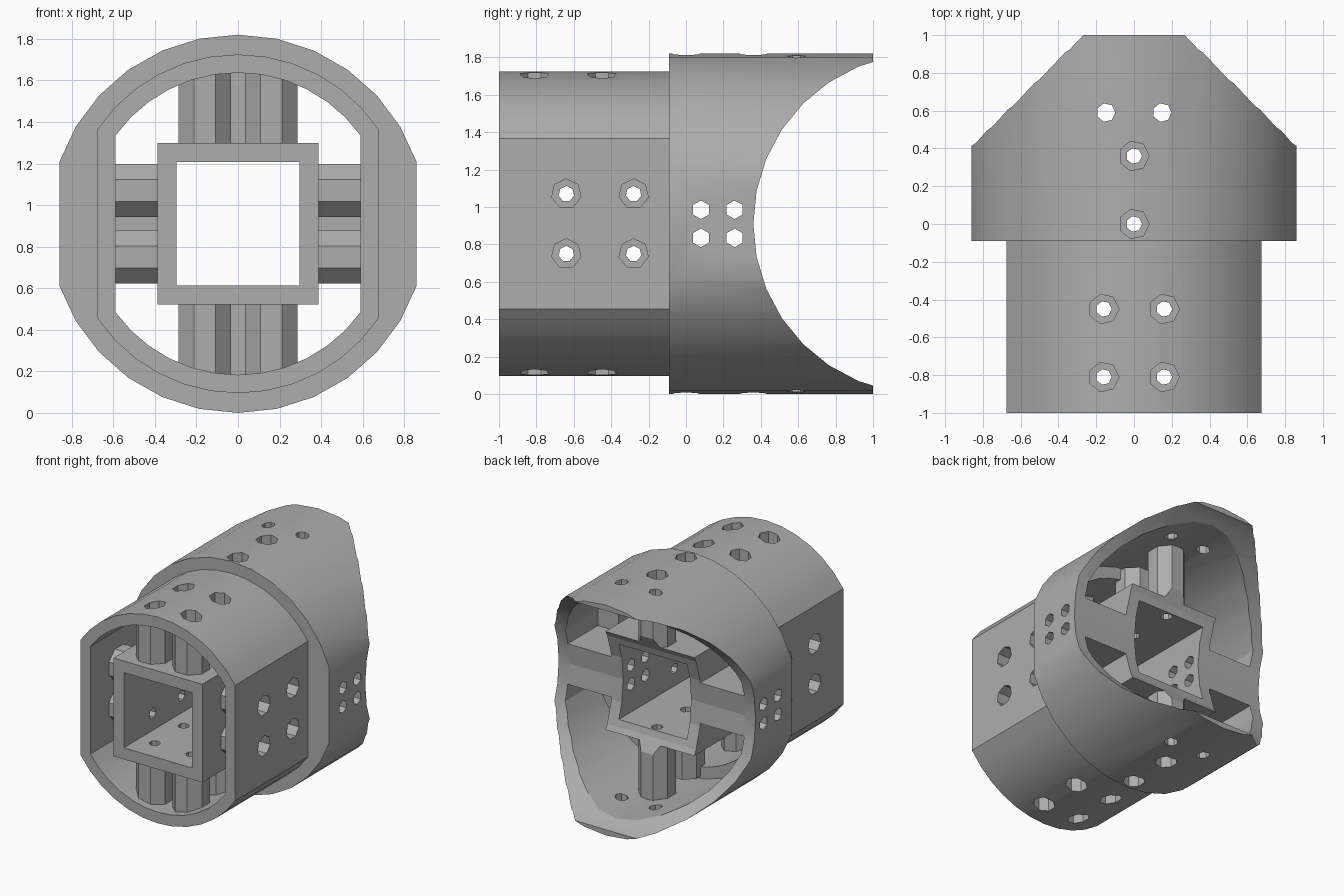
import bpy, bmesh, math
from mathutils import Vector

cube = bpy.data.objects.get("Cube")
if cube:
    bpy.data.objects.remove(cube)

MID = 0.91          # height of the pipe axis
grey = bpy.data.materials.new("plain_grey")
grey.use_nodes = True
colour = (0.42, 0.42, 0.42, 1)
grey.diffuse_color = colour
grey.node_tree.nodes["Principled BSDF"].inputs["Base Color"].default_value = colour


def loft(bm, loops, closed=False):
    """Skin equal-length loops; join the last to the first, or cap the ends."""
    rings = [[bm.verts.new(p) for p in loop] for loop in loops]
    n = len(rings[0])
    for a, b in zip(rings, rings[1:] + (rings[:1] if closed else [])):
        for i in range(n):
            j = (i + 1) % n
            bm.faces.new((a[i], a[j], b[j], b[i]))
    if not closed:
        bm.faces.new(rings[0])
        bm.faces.new(rings[-1])


def finish(bm, name):
    bmesh.ops.recalc_face_normals(bm, faces=bm.faces)
    mesh = bpy.data.meshes.new(name)
    bm.to_mesh(mesh)
    bm.free()
    obj = bpy.data.objects.new(name, mesh)
    bpy.context.collection.objects.link(obj)
    return obj


def flat_sided(y, radius, flat, n=12):
    """Circle outline in the xz plane with both sides cut off at x = flat."""
    a = math.acos(flat / radius)
    arc = [a + (math.pi - 2 * a) * i / n for i in range(n + 1)]
    return [Vector((radius * math.cos(t), y, MID + radius * math.sin(t)))
            for t in arc + [t + math.pi for t in arc]]


def square(y, half):
    return [Vector((x * half, y, MID + z * half))
            for x, z in ((1, 1), (-1, 1), (-1, -1), (1, -1))]


def rod(bm, axis, across, y, steps, sides, turn=0.0):
    """Stepped rod along x or z; steps are (distance from pipe axis, radius)."""
    loops = []
    for d, r in steps:
        loop = []
        for i in range(sides):
            t = turn + math.tau * i / sides
            u, v = across + r * math.cos(t), y + r * math.sin(t)
            loop.append((u, v, MID + d) if axis == "z" else (d, v, MID + u))
        loops.append(loop)
    loft(bm, loops)


# Stepped outer sleeve: narrow front, wide rear
bm = bmesh.new()
loft(bm, [flat_sided(*s) for s in (
    (-1, 0.815, 0.675), (-0.09, 0.815, 0.675), (-0.09, 0.91, 0.86), (1, 0.91, 0.86),
    (1, 0.82, 0.77), (0, 0.82, 0.77), (0, 0.727, 0.59), (-1, 0.727, 0.59))], closed=True)
sleeve = finish(bm, "stepped_sleeve")

# Square tube in the middle
bm = bmesh.new()
loft(bm, [square(*s) for s in ((-1, 0.388), (1, 0.388), (1, 0.297), (-1, 0.297))], closed=True)
core = finish(bm, "square_tube")

# Bolt posts between the square tube and the sleeve
PAIR = (-0.16, 0.16)
TOP_Y, SIDE_Y, REAR_Y = (-0.81, -0.45), (-0.64, -0.28), (0.0, 0.36)
POST = 0.138
bm = bmesh.new()
for s in (-1, 1):
    for u in PAIR:
        for y in TOP_Y:
            rod(bm, "z", u, y, [(s * 0.35, POST), (s * 0.74, POST)], 8, math.pi / 8)
        for y in SIDE_Y:
            rod(bm, "x", u, y, [(s * 0.35, POST), (s * 0.63, POST)], 8, math.pi / 8)
    for y in REAR_Y:
        end = 0.79 if y == 0 else 0.86
        rod(bm, "z", 0, y, [(s * 0.35, POST), (s * end, POST)], 8, math.pi / 8)
posts = finish(bm, "bolt_posts")

# Solid side arms at the rear
bm = bmesh.new()
for s in (-1, 1):
    loft(bm, [[(s * x, y, MID + z) for y, z in ((-0.02, -0.16), (0.6, -0.16), (0.6, 0.16), (-0.02, 0.16))]
              for x in (0.35, 0.81)])
arms = finish(bm, "side_arms")

# Cutters: round saddle at the rear, then drilled and counterbored bolt holes
bm = bmesh.new()
loft(bm, [[(x, 1.27 + 0.91 * math.cos(t), MID + 0.91 * math.sin(t))
           for t in (math.tau * i / 32 for i in range(32))] for x in (-1.2, 1.2)])
saddle = finish(bm, "saddle_cutter")


def bore(depth):
    return [(-1.1, 0.08), (-depth, 0.08), (-depth, 0.042),
            (depth, 0.042), (depth, 0.08), (1.1, 0.08)]


DRILL = [(-1.1, 0.05), (1.1, 0.05)]
bm = bmesh.new()
for u in PAIR:
    for y in TOP_Y:
        rod(bm, "z", u, y, bore(0.55), 7)
    rod(bm, "z", u * 0.93, 0.59, DRILL, 7)
for y in REAR_Y:
    rod(bm, "z", 0, y, bore(0.55), 7)
upright = finish(bm, "upright_hole_cutter")

bm = bmesh.new()
for u in PAIR:
    for y in SIDE_Y:
        rod(bm, "x", u, y, bore(0.5), 7)
    for y in (0.08, 0.26):
        rod(bm, "x", u * 0.47, y, DRILL, 6)
sideways = finish(bm, "sideways_hole_cutter")

# Cut every part, then bake the result
cutters = (saddle, upright, sideways)
parts = (sleeve, core, posts, arms)
for part in parts:
    for cutter in cutters:
        mod = part.modifiers.new(cutter.name, "BOOLEAN")
        mod.operation, mod.solver, mod.object = "DIFFERENCE", "EXACT", cutter
graph = bpy.context.evaluated_depsgraph_get()
baked = [bpy.data.meshes.new_from_object(p.evaluated_get(graph)) for p in parts]
for part, mesh in zip(parts, baked):
    part.modifiers.clear()
    part.data = mesh
    mesh.materials.clear()
    mesh.materials.append(grey)
for cutter in cutters:
    bpy.data.objects.remove(cutter)

# Smooth the round walls, keep edges crisp
bpy.ops.object.select_all(action="DESELECT")
sleeve.select_set(True)
bpy.context.view_layer.objects.active = sleeve
bpy.ops.object.shade_smooth_by_angle(angle=math.radians(25))
